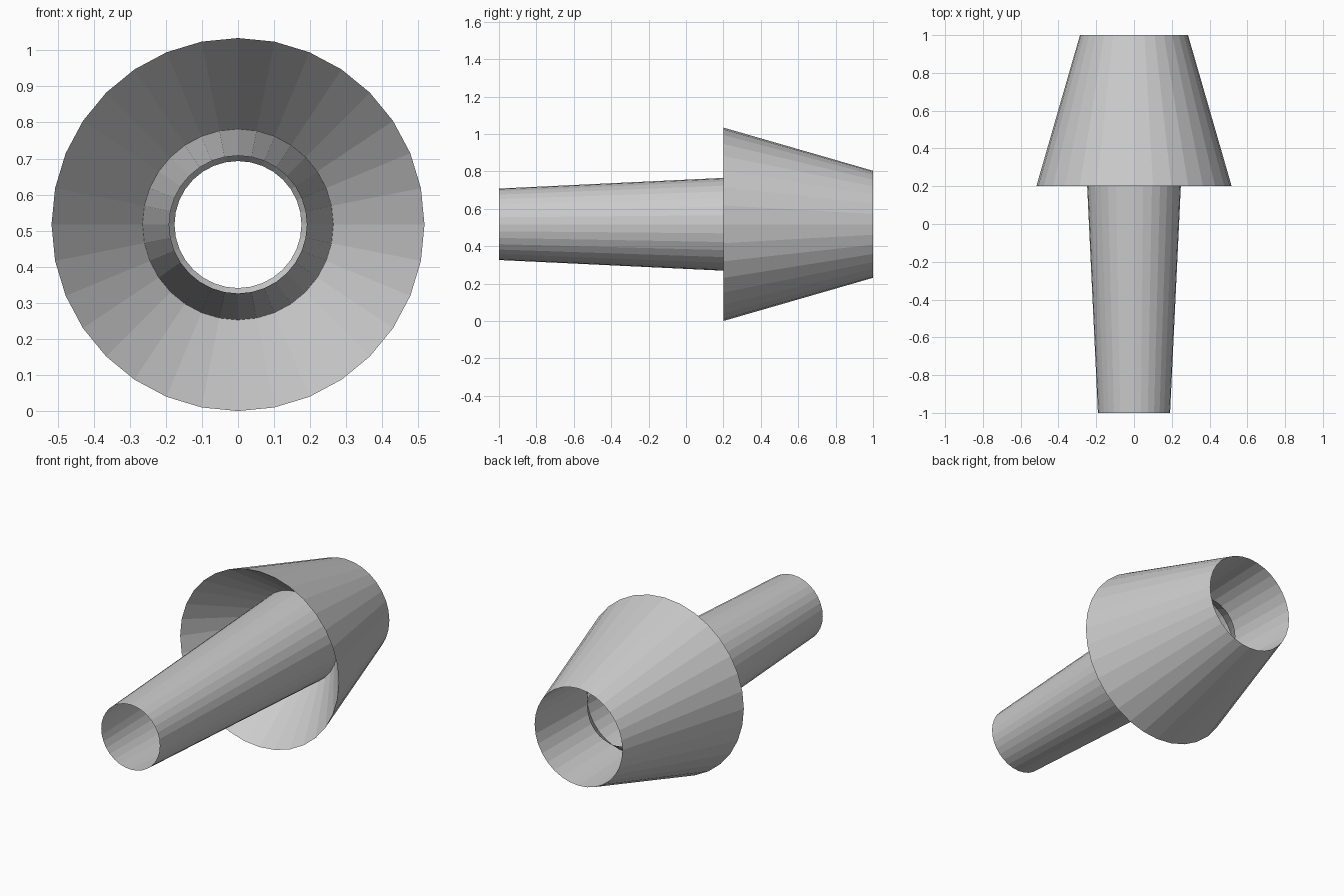
import bpy, bmesh, math

if "Cube" in bpy.data.objects:
    bpy.data.objects.remove(bpy.data.objects["Cube"])

SIDES = 32
AXIS_Z = 0.517


def open_cone(name, y0, r0, y1, r1):
    """Open-ended tapered sleeve along y, made of flat quads."""
    bm = bmesh.new()
    rings = []
    for y, r in ((y0, r0), (y1, r1)):
        rings.append([bm.verts.new((r * math.sin(a), y, AXIS_Z + r * math.cos(a)))
                      for a in (2 * math.pi * i / SIDES for i in range(SIDES))])
    a, b = rings
    for i in range(SIDES):
        j = (i + 1) % SIDES
        bm.faces.new((a[i], b[i], b[j], a[j]))
    bmesh.ops.recalc_face_normals(bm, faces=bm.faces)
    mesh = bpy.data.meshes.new(name)
    bm.to_mesh(mesh)
    bm.free()
    obj = bpy.data.objects.new(name, mesh)
    bpy.context.collection.objects.link(obj)
    return obj


# Long tapered tube running the full length
open_cone("tube", -1.0, 0.191, 1.0, 0.286)
# Outer flared shell, meeting the tube at the back rim
open_cone("outer_shell", 0.2, 0.517, 1.0, 0.286)
# Inner funnel from the flared rim, passing through the tube wall
open_cone("inner_funnel", 0.2, 0.517, 0.667, 0.176)
